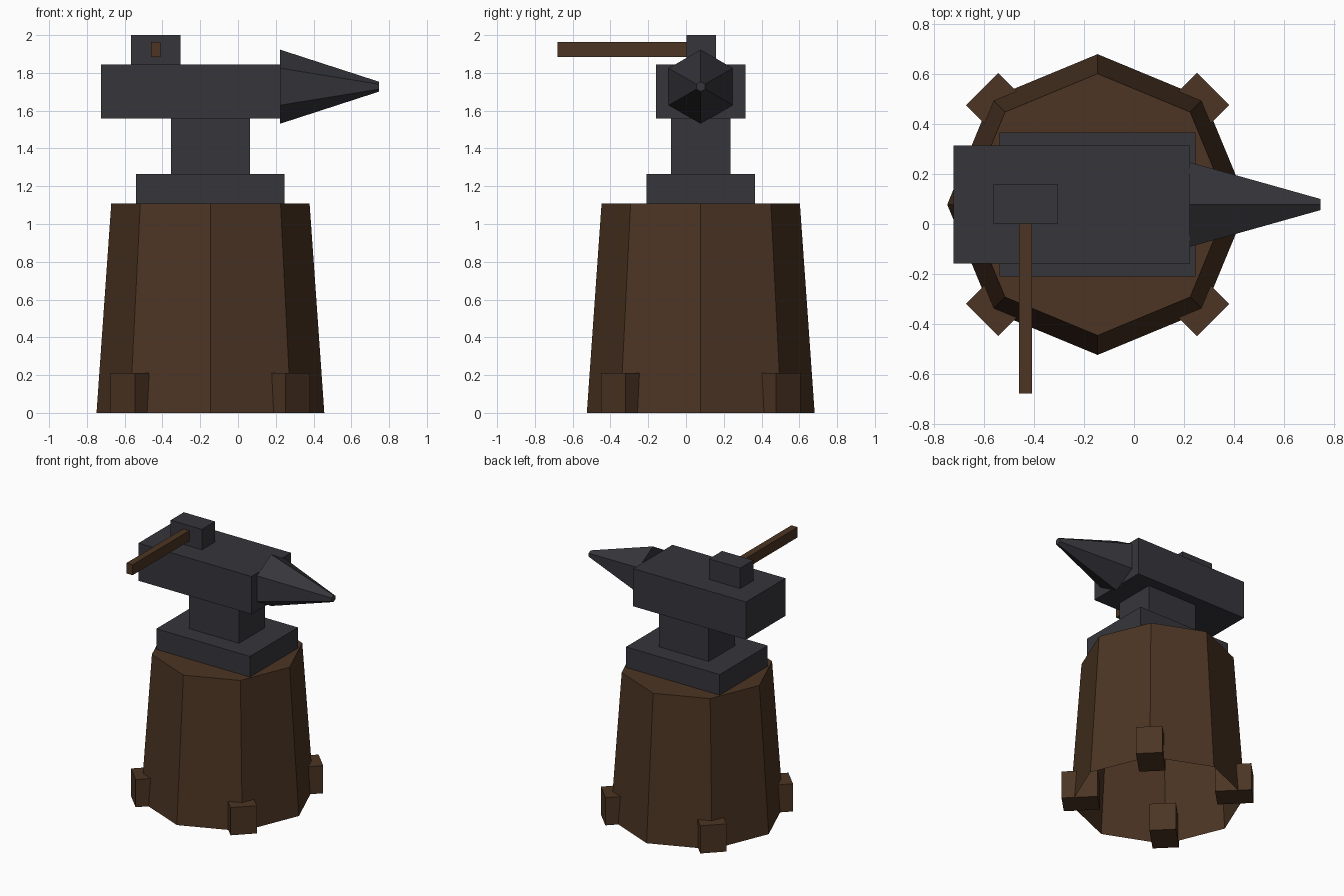
import bpy
import bmesh
from math import pi, cos, sin
from mathutils import Matrix

cube = bpy.data.objects.get("Cube")
if cube:
    bpy.data.objects.remove(cube, do_unlink=True)


def material(name, rgb):
    mat = bpy.data.materials.new(name)
    mat.use_nodes = True
    color = (*rgb, 1)
    mat.diffuse_color = color
    mat.node_tree.nodes["Principled BSDF"].inputs["Base Color"].default_value = color
    return mat


wood = material("brown wood", (0.072, 0.035, 0.017))
iron = material("dark iron", (0.037, 0.036, 0.044))


def finish(name, bm, mat):
    mesh = bpy.data.meshes.new(name)
    bm.to_mesh(mesh)
    bm.free()
    mesh.materials.append(mat)
    obj = bpy.data.objects.new(name, mesh)
    bpy.context.collection.objects.link(obj)
    return obj


def box(name, mat, center, size, turn=0):
    bm = bmesh.new()
    bmesh.ops.create_cube(bm, size=1, matrix=Matrix.Translation(center)
                          @ Matrix.Rotation(turn, 4, "Z") @ Matrix.Diagonal((*size, 1)))
    return finish(name, bm, mat)


def cone(name, mat, sides, r1, r2, length, matrix, open_base=False):
    bm = bmesh.new()
    bmesh.ops.create_cone(bm, cap_ends=True, segments=sides, radius1=r1, radius2=r2, depth=length)
    if open_base:
        base = [f for f in bm.faces if f.normal.z < -0.9]
        bmesh.ops.delete(bm, geom=base, context="FACES_ONLY")
    bm.transform(matrix)
    return finish(name, bm, mat)


CX, CY = -0.146, 0.078

# Tapered eight-sided stump, hollow underneath, with four root blocks
cone("stump", wood, 8, 0.603, 0.525, 1.108, Matrix.Translation((CX, CY, 0.554)), open_base=True)
for i, side in enumerate(("back_left", "back_right", "front_right", "front_left")):
    a = pi / 4 + i * pi / 2
    box(f"root_{side}", wood, (CX + 0.53 * cos(a), CY + 0.53 * sin(a), 0.105),
        (0.25, 0.183, 0.21), a)

# Anvil: foot, waist, body and six-sided horn
box("anvil_foot", iron, (CX, CY, 1.186), (0.786, 0.576, 0.157))
box("anvil_waist", iron, (CX, CY, 1.412), (0.418, 0.314, 0.296))
box("anvil_body", iron, (-0.25, CY, 1.702), (0.948, 0.472, 0.286))
cone("anvil_horn", iron, 6, 0.196, 0.026, 0.524,
     Matrix.Translation((0.485, CY, 1.727)) @ Matrix.Rotation(pi / 2, 4, "Y")
     @ Matrix.Rotation(pi / 2, 4, "Z"))

# Hammer resting on the anvil
box("hammer_head", iron, (-0.435, 0.08, 1.922), (0.262, 0.157, 0.157))
box("hammer_handle", wood, (-0.435, -0.325, 1.924), (0.052, 0.71, 0.078))
